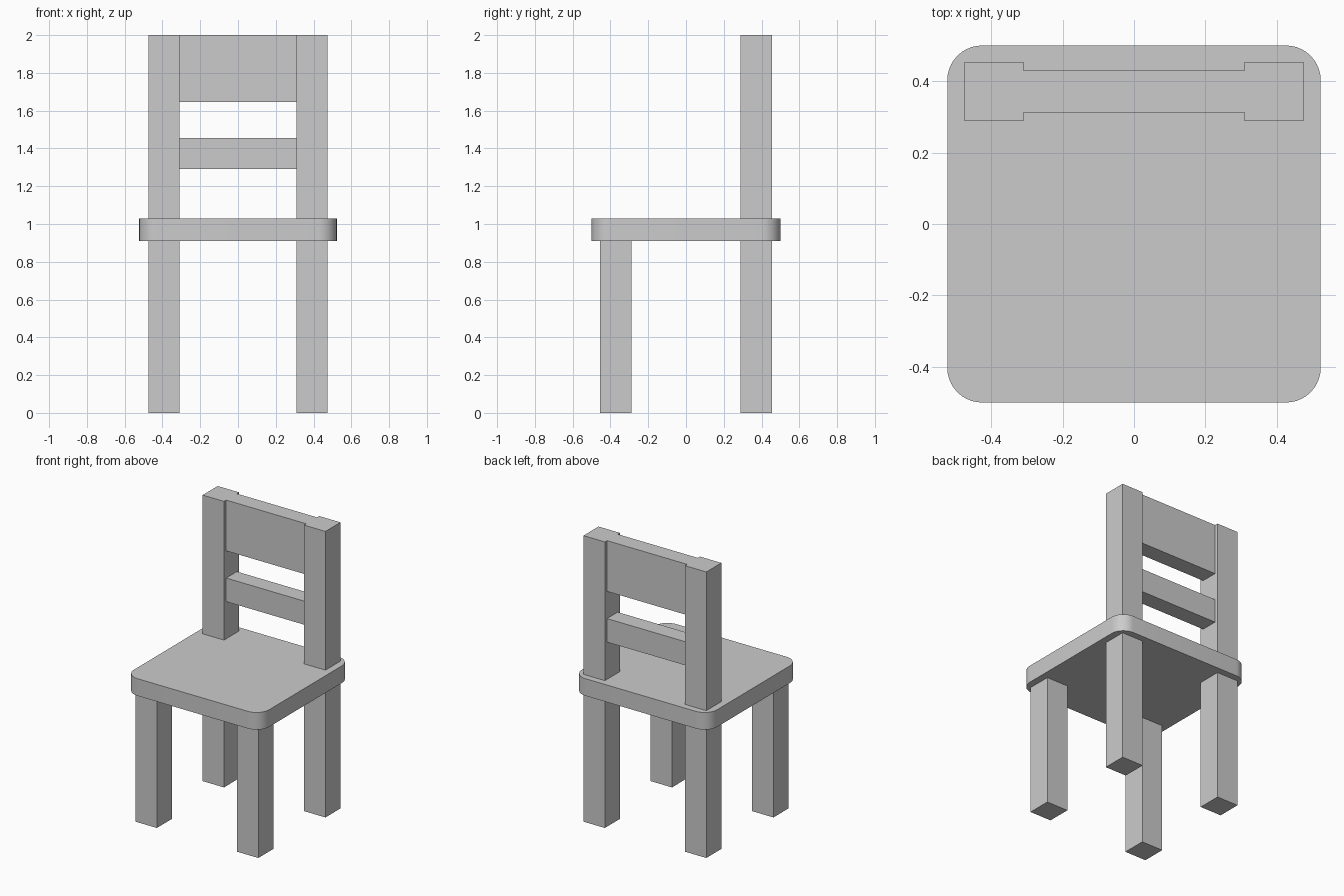
import bpy
import bmesh

default = bpy.data.objects.get("Cube")
if default:
    bpy.data.objects.remove(default, do_unlink=True)

GREY = (0.6, 0.6, 0.6, 1.0)
grey = bpy.data.materials.new("plain_grey")
grey.use_nodes = True
grey.diffuse_color = GREY
grey.node_tree.nodes["Principled BSDF"].inputs["Base Color"].default_value = GREY


def box(name, xs, ys, zs, corner=0.0):
    """Box between the given limits, with optional rounded upright edges."""
    bm = bmesh.new()
    bmesh.ops.create_cube(bm, size=1)
    for v in bm.verts:
        for axis, (low, high) in enumerate((xs, ys, zs)):
            v.co[axis] = low if v.co[axis] < 0 else high
    if corner:
        upright = [e for e in bm.edges
                   if abs(e.verts[0].co.z - e.verts[1].co.z) > 0.01]
        bmesh.ops.bevel(bm, geom=upright, offset=corner, segments=10,
                        profile=0.5, affect='EDGES')
    bmesh.ops.recalc_face_normals(bm, faces=bm.faces)
    mesh = bpy.data.meshes.new(name)
    bm.to_mesh(mesh)
    bm.free()
    mesh.materials.append(grey)
    obj = bpy.data.objects.new(name, mesh)
    bpy.context.collection.objects.link(obj)
    return obj


SEAT_BOTTOM, SEAT_TOP = 0.91, 1.03
LEG_IN, LEG_OUT = 0.31, 0.475
NEAR, FAR = 0.288, 0.454

# Seat slab with rounded corners
seat = box("seat", (-0.523, 0.523), (-0.5, 0.5), (SEAT_BOTTOM, SEAT_TOP), 0.097)
bpy.ops.object.select_all(action='DESELECT')
seat.select_set(True)
bpy.context.view_layer.objects.active = seat
bpy.ops.object.shade_smooth_by_angle()

# Legs and back posts on both sides
for side, xs in (("left", (LEG_IN, LEG_OUT)), ("right", (-LEG_OUT, -LEG_IN))):
    box("front_leg_" + side, xs, (-FAR, -NEAR), (0, SEAT_BOTTOM))
    box("back_leg_" + side, xs, (NEAR, FAR), (0, SEAT_BOTTOM))
    box("back_post_" + side, xs, (NEAR, FAR), (SEAT_TOP, 2))

# Backrest rails, slightly thinner than the posts
for name, zs in (("top_rail", (1.645, 2)), ("middle_rail", (1.29, 1.455))):
    box(name, (-LEG_IN, LEG_IN), (0.312, 0.43), zs)
